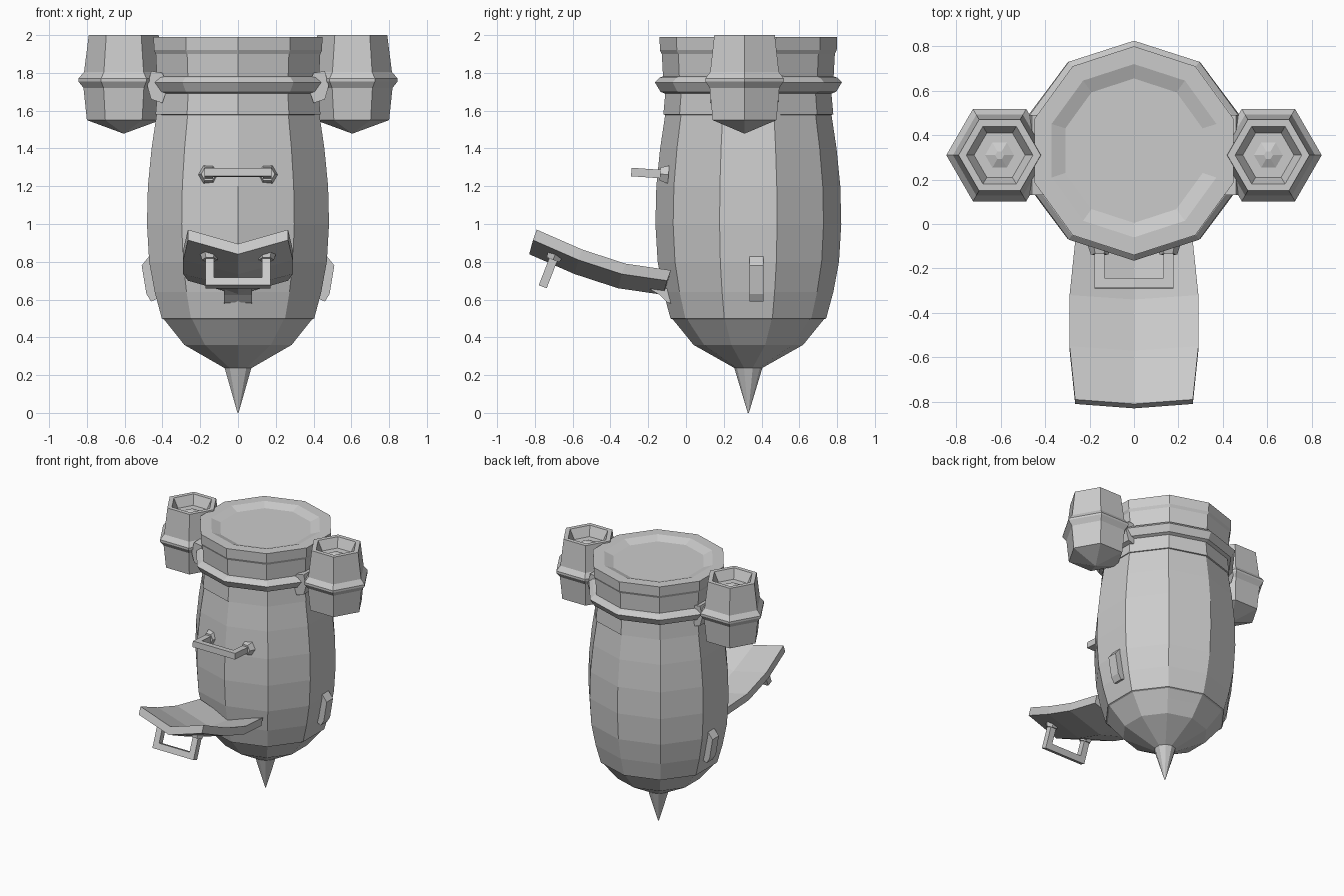
import bpy, bmesh, math
from mathutils import Matrix, Vector

if "Cube" in bpy.data.objects:
    bpy.data.objects.remove(bpy.data.objects["Cube"])

CY = 0.33  # depth position of the barrel axis


def finish(name, bm):
    bmesh.ops.recalc_face_normals(bm, faces=bm.faces)
    me = bpy.data.meshes.new(name)
    bm.to_mesh(me)
    bm.free()
    ob = bpy.data.objects.new(name, me)
    bpy.context.collection.objects.link(ob)
    return ob


def loft(name, rings):
    """Skin a row of equal closed sections and cap both ends."""
    bm = bmesh.new()
    rows = [[bm.verts.new(p) for p in r] for r in rings]
    n = len(rows[0])
    for a, b in zip(rows, rows[1:]):
        for i in range(n):
            j = (i + 1) % n
            bm.faces.new((a[i], a[j], b[j], b[i]))
    bm.faces.new(rows[0])
    bm.faces.new(rows[-1])
    return finish(name, bm)


def lathe(name, profile, sides, centre, start=0.0, sx=1.0):
    cx, cy = centre
    ang = [start + 2 * math.pi * i / sides for i in range(sides)]
    return loft(name, [[(cx + sx * r * math.cos(a), cy + r * math.sin(a), z) for a in ang]
                       for r, z in profile])


def grip(name, origin, out, half, depth, t=0.045):
    """U-shaped grab handle on two hexagonal feet, standing out along 'out'."""
    out = Vector(out).normalized()
    x = Vector((1, 0, 0))
    y = out.cross(x)
    frame = Matrix.Translation(origin) @ Matrix((x, y, out)).transposed().to_4x4()
    bm = bmesh.new()

    def box(c, s):
        bmesh.ops.create_cube(bm, size=1, matrix=frame @ Matrix.Translation(c) @ Matrix.Diagonal((*s, 1)))

    for s in (-1, 1):
        box((s * half, 0, depth / 2), (t, t, depth))
        bmesh.ops.create_cone(bm, cap_ends=True, segments=6, radius1=0.055, radius2=0.04, depth=0.045,
                              matrix=frame @ Matrix.Translation((s * half, 0, 0.015))
                              @ Matrix.Rotation(math.pi / 6, 4, 'Z'))
    box((0, 0, depth - t / 2), (2 * half + t, t, t))
    return finish(name, bm)


top = math.pi / 2
axis = (0, CY)

# Ten-sided barrel with rounded lower end
lathe("barrel", [(0.06, 0.23), (0.29, 0.36), (0.355, 0.44), (0.40, 0.495), (0.412, 0.50),
                 (0.45, 0.64), (0.48, 0.80), (0.492, 1.0), (0.487, 1.2), (0.467, 1.4),
                 (0.437, 1.6), (0.43, 1.75)], 10, axis, top, 1.03)
# Ground spike
lathe("spike", [(0.003, 0.0), (0.075, 0.24)], 10, axis, top)
# Neck bands
lathe("neck_band", [(0.43, 1.575), (0.45, 1.58), (0.44, 1.69), (0.42, 1.695)], 10, axis, top, 1.02)
lathe("ridge_band", [(0.44, 1.69), (0.465, 1.70), (0.495, 1.75), (0.47, 1.775), (0.44, 1.785)],
      10, axis, top, 1.01)
# Collar with a shallow recessed lid
lathe("collar", [(0.45, 1.75), (0.458, 1.90), (0.468, 1.92), (0.47, 1.99), (0.39, 1.99), (0.325, 1.965)],
      10, axis, top)

# Side pods, their brackets and the lower side lugs
for s, side in ((-1, "left"), (1, "right")):
    lathe(side + "_pod", [(0.005, 1.48), (0.195, 1.55), (0.213, 1.72), (0.24, 1.755), (0.24, 1.77),
                          (0.21, 1.805), (0.185, 2.0), (0.15, 2.0), (0.115, 1.93), (0.065, 1.93),
                          (0.02, 1.95)], 6, (s * 0.605, 0.31))
    bracket = [(0.40, 1.64), (0.46, 1.66), (0.48, 1.73), (0.46, 1.81), (0.40, 1.80), (0.37, 1.73)]
    loft(side + "_pod_bracket", [[(s * x, y, z) for x, z in bracket] for y in (0.13, 0.49)])
    lug = [(0.42, 0.86), (0.47, 0.83), (0.51, 0.78), (0.485, 0.63), (0.46, 0.59), (0.39, 0.62)]
    loft(side + "_lug", [[(s * x, y, z) for x, z in lug] for y in (0.335, 0.41)])

# Open hatch door: shallow V section swept outward from the hinge
drop, thick = 0.075, 0.055
stations = [(-0.08, 0.755, 0.265), (-0.32, 0.79, 0.29), (-0.55, 0.865, 0.29), (-0.79, 0.97, 0.265)]
loft("hatch_door", [[(-w, y, z), (0, y - 0.02, z - drop), (w, y, z),
                     (w, y - 0.02, z - thick), (0, y - 0.04, z - drop - thick), (-w, y - 0.02, z - thick)]
                    for y, z, w in stations])
# Hinge block below the door
hinge = [(-0.19, 0.655), (-0.15, 0.665), (-0.04, 0.65), (-0.04, 0.57), (-0.10, 0.585), (-0.14, 0.625)]
loft("hatch_hinge", [[(x, y, z) for y, z in hinge] for x in (-0.075, 0.075)])

# Grab handles on the barrel and on the hatch
grip("front_handle", (0, -0.10, 1.262), (0, -1, 0.07), 0.155, 0.19)
grip("hatch_handle", (0, -0.69, 0.845), (0, -0.36, -0.93), 0.15, 0.19)
